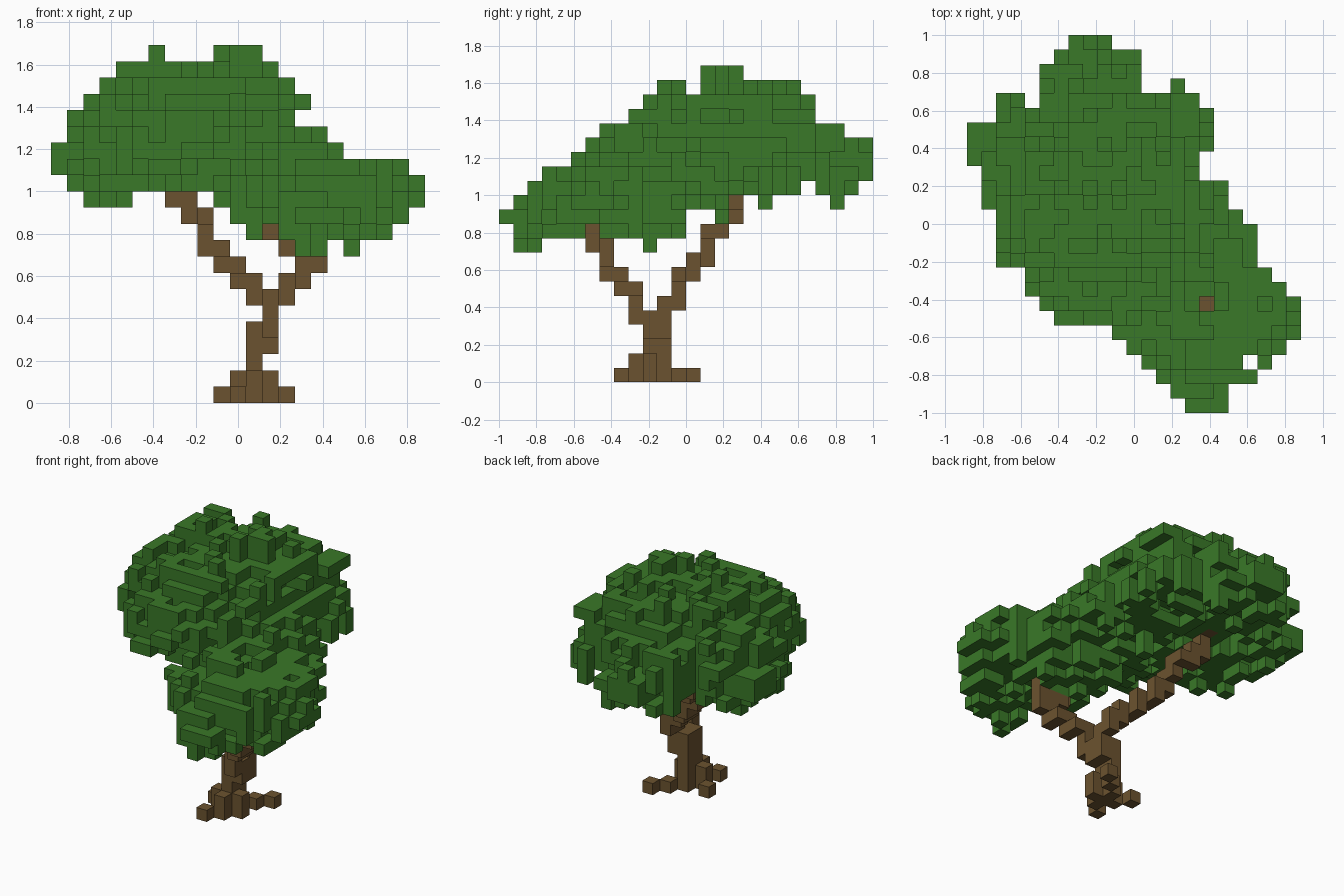
import bpy
import bmesh
import random
from mathutils import Vector

random.seed(11)
CELL = 2 / 26                       # edge of one cube
ORIGIN = Vector((-11.5, -13, 0))    # grid corner, in cells
STEPS = {"E": (1, 0, 0), "W": (-1, 0, 0), "N": (0, 1, 0),
         "S": (0, -1, 0), "U": (0, 0, 1), "D": (0, 0, -1)}

if "Cube" in bpy.data.objects:
    bpy.data.objects.remove(bpy.data.objects["Cube"], do_unlink=True)


def make_material(name, color):
    mat = bpy.data.materials.new(name)
    mat.use_nodes = True
    mat.diffuse_color = color
    mat.node_tree.nodes["Principled BSDF"].inputs["Base Color"].default_value = color
    return mat


def move(cell, direction):
    return tuple(a + b for a, b in zip(cell, STEPS[direction]))


def neighbours(cell):
    return {move(cell, direction) for direction in STEPS}


def block(xs, ys, zs):
    """All cells in three inclusive ranges."""
    spans = [range(lo, hi + 1) for lo, hi in (xs, ys, zs)]
    return {(x, y, z) for x in spans[0] for y in spans[1] for z in spans[2]}


def walk(start, moves):
    """Cells visited by stepping along a string of directions."""
    cells = [start]
    for direction in moves:
        cells.append(move(cells[-1], direction))
    return set(cells)


def build_cubes(name, cells, hidden, mat):
    """Mesh the faces of the cells that are not against another cell."""
    bm = bmesh.new()
    corners = {}

    def vert(point):
        key = tuple(round(c * 2) for c in point)
        if key not in corners:
            corners[key] = bm.verts.new((point + ORIGIN) * CELL)
        return corners[key]

    for cell in sorted(cells):
        centre = Vector(cell) + Vector((.5, .5, .5))
        for direction, step in STEPS.items():
            if move(cell, direction) in hidden:
                continue
            n = Vector(step)
            u = Vector((n.y, n.z, n.x))
            v = n.cross(u)
            quad = [centre + (n + a * u + b * v) / 2
                    for a, b in ((-1, -1), (1, -1), (1, 1), (-1, 1))]
            bm.faces.new([vert(p) for p in quad])
    mesh = bpy.data.meshes.new(name)
    bm.to_mesh(mesh)
    bm.free()
    mesh.materials.append(mat)
    obj = bpy.data.objects.new(name, mesh)
    bpy.context.collection.objects.link(obj)


# Outline limits of the crown: plan per y row, front and side per z layer
plan_lo = [15, 14, 13, 12, 11, 10, 6, 5, 4, 3, 2, 2, 2, 2, 1, 1, 1,
           0, 0, 0, 2, 2, 5, 5, 6, 7]
plan_hi = [17, 17, 19, 20, 21, 22, 22, 22, 21, 20, 19, 20, 20, 18, 17, 17,
           15, 15, 16, 16, 16, 15, 11, 11, 11, 9]
CROWN_BASE = 10
front_lo = [12, 11, 10, 1, 0, 0, 1, 1, 1, 3, 4]
front_hi = [20, 21, 22, 22, 21, 17, 16, 14, 15, 14, 13]
side_lo = [0, 0, 0, 2, 3, 5, 6, 7, 9, 10, 11]
side_hi = [12, 13, 16, 24, 25, 25, 25, 23, 21, 21, 20]


def in_outline(cell):
    x, y, z = cell
    k = z - CROWN_BASE
    return (plan_lo[y] <= x <= plan_hi[y]
            and front_lo[k] <= x <= front_hi[k]
            and side_lo[k] <= y <= side_hi[k])


def lobe(centre, radii, floor):
    """Ellipsoid of cells whose outer shell is broken up at random."""
    cells = set()
    for cell in sorted(block((0, 22), (0, 25), (floor, 20))):
        dist = sum(((c - m) / r) ** 2 for c, m, r in zip(cell, centre, radii)) ** .5
        gap = {0: .5, 1: .25, 2: .1}.get(cell[2] - floor, 0)
        if (dist < 1 - random.uniform(0, .32) and random.random() > gap
                and in_outline(cell)):
            cells.add(cell)
    return cells


# Trunk with roots touching at their corners
trunk = block((12, 12), (10, 11), (0, 4)) | block((13, 13), (10, 11), (3, 4))
trunk |= block((11, 13), (10, 10), (0, 1)) | block((12, 12), (9, 11), (0, 1))
roots = {(11, 8, 0), (10, 11, 0), (13, 12, 0), (14, 13, 0)}

# Branches climbing to the two lobes of the crown
back_branch = walk((13, 11, 4), "UNUWUWNUWNUWUNUNWUWUUNU")
front_branch = walk((13, 10, 4), "SUUESUESUEUUU")
front_twig = walk((15, 7, 9), "WSUWU")
wood = trunk | roots | back_branch | front_branch | front_twig

# Crown: high lobe, low lobe and the bridge between them
crown = lobe((8.5, 15.5, 14.2), (9.8, 11.2, 7.2), 13)
crown |= lobe((16.5, 6.5, 11.8), (7.3, 7.7, 3.8), 10)
crown |= lobe((14, 12, 13), (5.7, 5.7, 2.8), 12)

# Clump hanging below the left edge of the high lobe
crown |= {c for c in sorted(block((2, 4), (11, 16), (12, 12)))
          if random.random() < .6}
crown |= block((2, 4), (12, 15), (13, 13))

# Tufts reaching furthest to each side
crown |= block((0, 1), (17, 19), (14, 15)) | block((7, 9), (24, 25), (14, 15))
crown |= block((15, 17), (0, 1), (11, 11)) | block((21, 22), (5, 7), (12, 12))

# Tufts standing above and hanging below the crown
for x, y in ((6, 15), (10, 14), (11, 15), (11, 16), (12, 15)):
    crown |= block((x, x), (y, y), (19, 21))
for x, y, z in ((2, 18, 12), (11, 23, 12), (15, 1, 9), (16, 2, 9),
                (18, 10, 9), (12, 15, 11), (14, 22, 13)):
    crown |= block((x, x), (y, y), (z, z + 2))
crown |= block((14, 14), (20, 21), (14, 14))

# Tidy the shell: drop loose cubes, fill sealed pits
crown = {c for c in crown if neighbours(c) & crown}
crown |= {n for c in crown for n in neighbours(c) if neighbours(n) <= crown}

# Openings in the leaves
crown -= block((16, 16), (7, 7), (11, 20)) | block((12, 22), (6, 6), (10, 10))
crown -= block((13, 13), (0, 5), (10, 10)) | block((0, 22), (21, 21), (13, 13))
crown -= block((4, 4), (21, 21), (13, 20)) | block((19, 19), (3, 3), (10, 14))
crown -= block((6, 9), (16, 19), (13, 13))
crown -= wood

bark = make_material("bark_brown", (.148, .086, .029, 1))
leaf = make_material("leaf_green", (.041, .188, .021, 1))
solid = wood | crown
build_cubes("trunk_and_roots", trunk | roots, solid, bark)
build_cubes("branches", (back_branch | front_branch | front_twig) - trunk, solid, bark)
build_cubes("leaf_crown", crown, solid, leaf)
